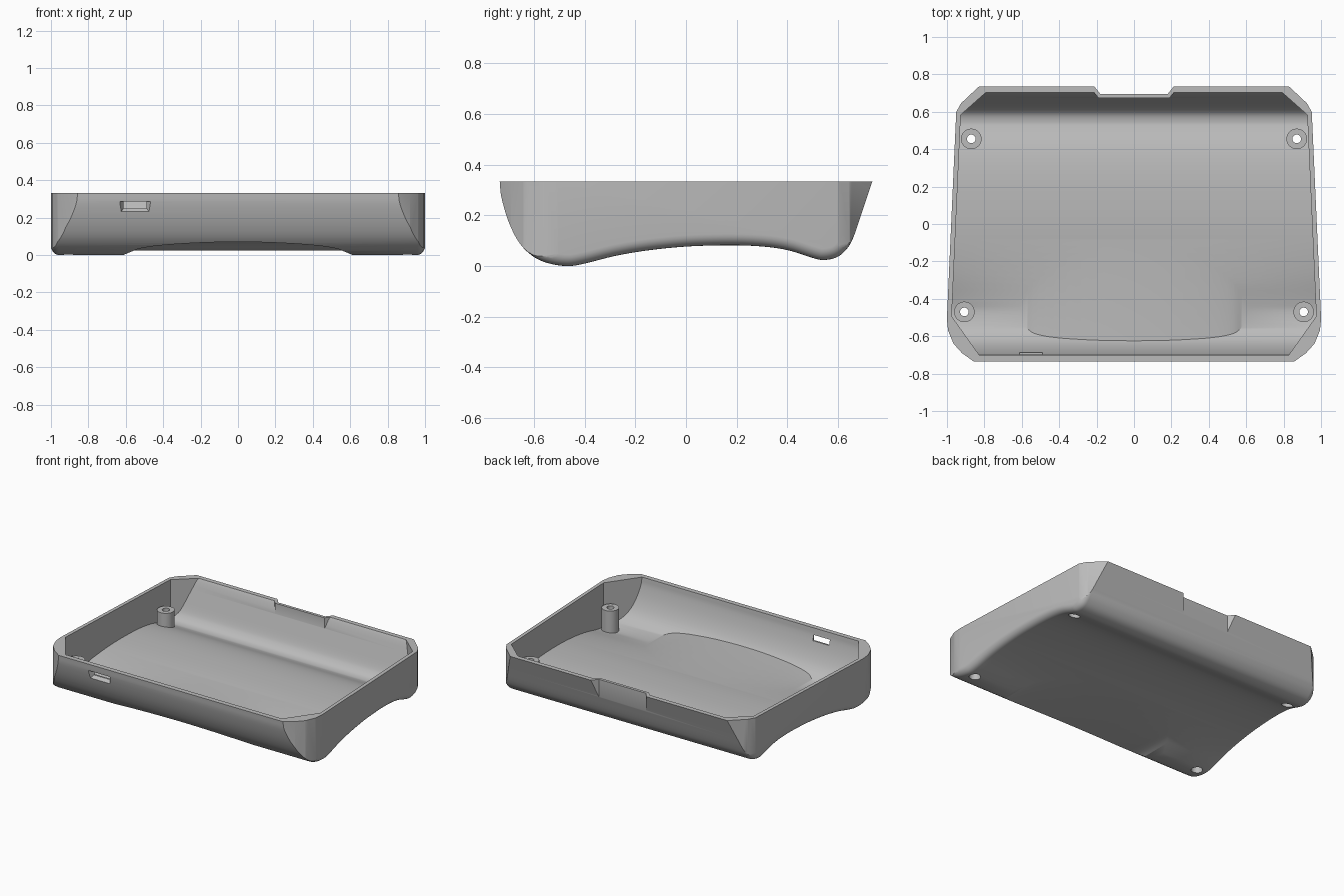
import bpy, bmesh, math
from mathutils import Vector

if "Cube" in bpy.data.objects:
    bpy.data.objects.remove(bpy.data.objects["Cube"])

RIM = 0.333      # height of the open edge
WALL = 0.034     # shell thickness
POST_TOP = 0.19

grey = bpy.data.materials.new("matte_grey")
grey.use_nodes = True
grey.diffuse_color = (0.5, 0.5, 0.5, 1)
grey.node_tree.nodes["Principled BSDF"].inputs["Base Color"].default_value = (0.5, 0.5, 0.5, 1)


def loft(name, rings):
    """Closed solid through rings of equal point count."""
    bm = bmesh.new()
    loops = [[bm.verts.new(p) for p in ring] for ring in rings]
    n = len(loops[0])
    for a, b in zip(loops, loops[1:]):
        for i in range(n):
            j = (i + 1) % n
            bm.faces.new((a[i], a[j], b[j], b[i]))
    bm.faces.new(loops[0])
    bm.faces.new(loops[-1])
    bmesh.ops.recalc_face_normals(bm, faces=bm.faces)
    mesh = bpy.data.meshes.new(name)
    bm.to_mesh(mesh)
    bm.free()
    mesh.materials.append(grey)
    obj = bpy.data.objects.new(name, mesh)
    bpy.context.collection.objects.link(obj)
    return obj


def prism(name, outline, low, high):
    return loft(name, [[(x, y, z) for x, y in outline] for z in (low, high)])


def cylinder(name, x, y, radius, low, high):
    ring = [math.tau * i / 32 for i in range(32)]
    return prism(name, [(x + radius * math.cos(t), y + radius * math.sin(t)) for t in ring], low, high)


def combine(target, tool, operation):
    mod = target.modifiers.new("cut", 'BOOLEAN')
    mod.operation, mod.solver, mod.object = operation, 'EXACT', tool
    bpy.context.view_layer.objects.active = target
    bpy.ops.object.modifier_apply(modifier=mod.name)
    bpy.data.objects.remove(tool)


def mirrored(half):
    return half + [(-x, y) for x, y in reversed(half)]


def smooth_path(points, steps):
    """Catmull-Rom curve through the points."""
    p = [Vector(q) for q in points]
    p = [2 * p[0] - p[1]] + p + [2 * p[-1] - p[-2]]
    out = []
    for a, b, c, d in zip(p, p[1:], p[2:], p[3:]):
        for k in range(steps):
            t = k / steps
            out.append(0.5 * (2 * b + (c - a) * t + (2 * a - 5 * b + 4 * c - d) * t ** 2
                              + (3 * b - a - 3 * c + d) * t ** 3))
    return out + [p[-2]]


# Side profile, from back rim under the floor to front rim
profile = smooth_path([
    (0.735, RIM), (0.697, 0.22), (0.66, 0.112), (0.632, 0.065), (0.595, 0.035),
    (0.545, 0.024), (0.5, 0.032), (0.42, 0.058), (0.35, 0.072), (0.26, 0.08),
    (0.15, 0.082), (0, 0.077), (-0.15, 0.062), (-0.28, 0.04), (-0.4, 0.01),
    (-0.47, 0), (-0.55, 0.013), (-0.61, 0.043), (-0.66, 0.095), (-0.7, 0.175),
    (-0.728, 0.27), (-0.735, RIM)], 4)


def inset(dist):
    out = []
    for i, p in enumerate(profile):
        t = (profile[min(i + 1, len(profile) - 1)] - profile[max(i - 1, 0)]).normalized()
        out.append(p + dist * Vector((t.y, -t.x)))
    out[0].y = out[-1].y = RIM
    return out


def side(y):
    return 1 - 0.045 * (y + 0.5)


def section(points, sign, back):
    return [(sign * (side(y) - back), y, z) for y, z in points]


# Outer body with rounded lower side edges
ROUND = 0.045
ends = []
for k in range(7):
    t = math.pi / 2 * k / 6
    ends.append((inset(ROUND * (1 - math.sin(t))), ROUND * (1 - math.cos(t))))
shell = loft("case_shell", [section(p, -1, d) for p, d in ends]
             + [section(p, 1, d) for p, d in reversed(ends)])
outer_plan = mirrored([(0.80, 0.76), (0.84, 0.725), (0.925, 0.645), (0.95, 0.6), (1.1, 0),
                       (1.003, -0.48), (0.994, -0.57), (0.965, -0.64), (0.92, -0.69), (0.85, -0.74)])
combine(shell, prism("outer_corners", outer_plan, -0.2, 0.7), 'INTERSECT')

# Inner cavity
inner = inset(WALL)
inner = [Vector((inner[0].x, 0.5))] + inner + [Vector((inner[-1].x, 0.5))]
cavity = loft("cavity", [section(inner, s, 0.025) for s in (-1, 1)])
inner_plan = mirrored([(0.773, 0.72), (0.942, 0.57), (1.1, 0), (0.985, -0.479), (0.82, -0.711)])
combine(cavity, prism("inner_corners", inner_plan, -0.2, 0.7), 'INTERSECT')

# Arched scoop under the front, raising the floor above it
half_arch = [(0, 0.07), (0.2, 0.066), (0.4, 0.053), (0.52, 0.036), (0.58, 0.014), (0.66, -0.02)]
arch = smooth_path([(-x, z) for x, z in reversed(half_arch)] + half_arch[1:], 5)


def scoop(lift):
    outline = [(-0.66, -0.2)] + [(x, z + lift) for x, z in arch] + [(0.66, -0.2)]
    return loft("scoop", [[(x, y, z) for x, z in outline] for y in (-1, 0.1)])


combine(shell, scoop(0), 'DIFFERENCE')
combine(cavity, scoop(WALL), 'DIFFERENCE')

# Recess in the back wall
combine(cavity, prism("recess_wall", mirrored([(0.24, 0.735), (0.19, 0.675)])
                      [::1], -0.2, 0.7), 'DIFFERENCE')

# Screw posts stand where the cavity is not cut
posts = [(s * x, y) for x, y in ((0.87, 0.455), (0.907, -0.47)) for s in (-1, 1)]
for x, y in posts:
    combine(cavity, cylinder("post", x, y, 0.055, -0.2, POST_TOP), 'DIFFERENCE')
combine(shell, cavity, 'DIFFERENCE')
combine(shell, prism("back_recess", mirrored([(0.23, 0.757), (0.18, 0.695)]), -0.2, 0.7), 'DIFFERENCE')

# Screw holes with wider openings below
for x, y in posts:
    combine(shell, cylinder("screw_hole", x, y, 0.023, -0.2, 0.5), 'DIFFERENCE')
    combine(shell, cylinder("screw_head", x, y, 0.036, -0.2, 0.12), 'DIFFERENCE')


# Funnel-shaped cable port in the front wall
def port_ring(y, half, low):
    return [(-0.55 - half, y, low), (-0.55 + half, y, low),
            (-0.55 + half, y, 0.287), (-0.55 - half, y, 0.287)]


combine(shell, loft("cable_port", [port_ring(-0.8, 0.085, 0.215), port_ring(-0.735, 0.085, 0.215),
                                   port_ring(-0.7, 0.062, 0.25), port_ring(-0.6, 0.062, 0.25)]),
        'DIFFERENCE')

# Smooth shading with crisp edges
bpy.ops.object.select_all(action='DESELECT')
shell.select_set(True)
bpy.context.view_layer.objects.active = shell
bpy.ops.object.shade_smooth_by_angle(angle=math.radians(30))
